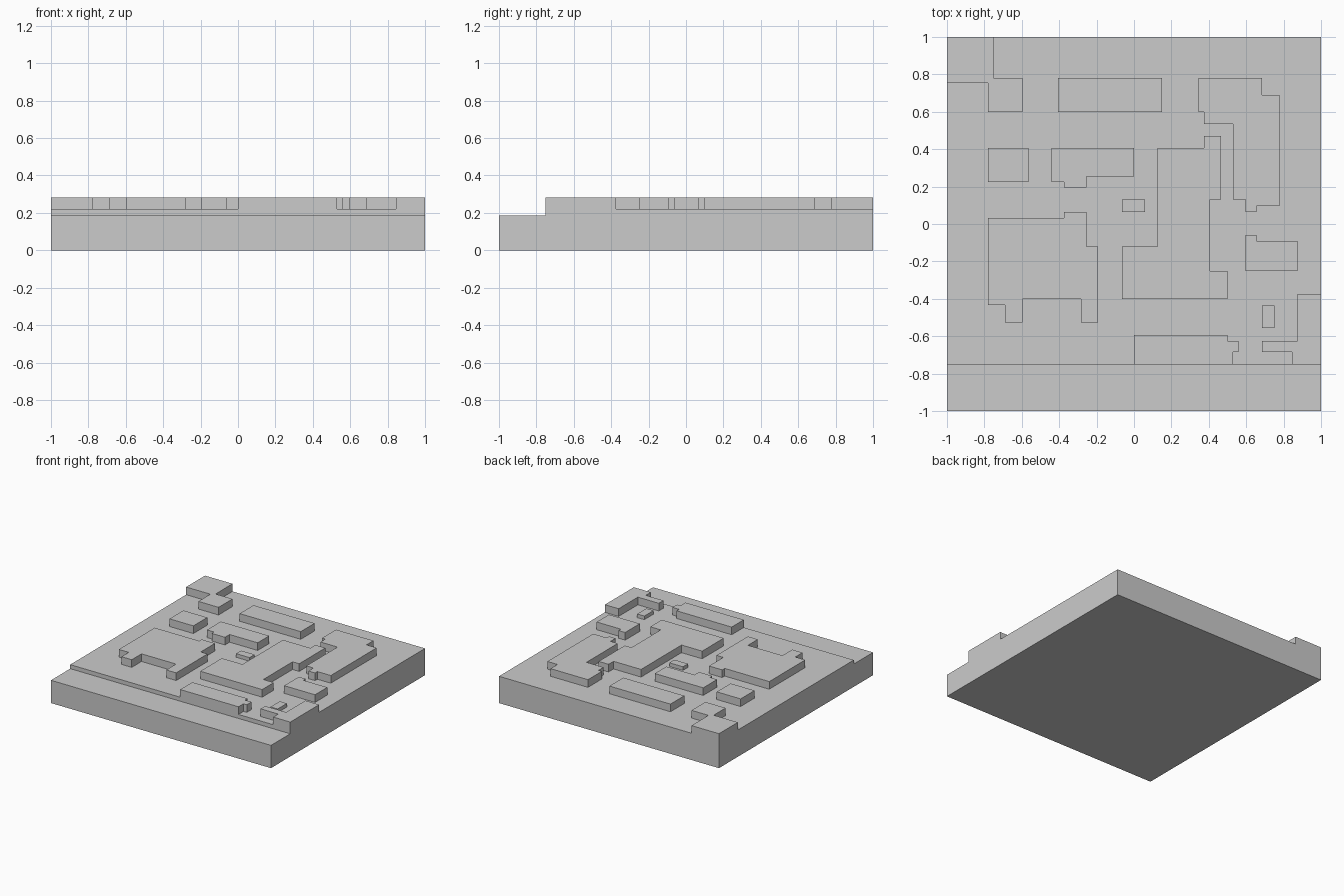
import bpy
import bmesh

if "Cube" in bpy.data.objects:
    bpy.data.objects.remove(bpy.data.objects["Cube"])

FRONT_Z, DECK_Z, LOW_Z, PLATE_Z = 0.187, 0.22, 0.25, 0.283


def extrude(name, points, offset):
    """Flat polygon pushed along an offset into a closed solid."""
    bm = bmesh.new()
    face = bm.faces.new([bm.verts.new(p) for p in points])
    cap = bmesh.ops.extrude_face_region(bm, geom=[face], use_keep_orig=True)
    verts = [g for g in cap["geom"] if isinstance(g, bmesh.types.BMVert)]
    bmesh.ops.translate(bm, verts=verts, vec=offset)
    bmesh.ops.recalc_face_normals(bm, faces=bm.faces[:])
    mesh = bpy.data.meshes.new(name)
    bm.to_mesh(mesh)
    bm.free()
    obj = bpy.data.objects.new(name, mesh)
    bpy.context.collection.objects.link(obj)
    return obj


def plate(name, steps, top=PLATE_Z):
    """Right-angled outline given as x, y, x, y...: each step changes one axis."""
    pts = []
    for i, value in enumerate(steps):
        before = steps[i - 1]
        pts.append((value, before, DECK_Z) if i % 2 == 0 else (before, value, DECK_Z))
    return extrude(name, pts, (0, 0, top - DECK_Z))


# Base slab with the lower ledge along the front
side = [(-1, 0), (1, 0), (1, DECK_Z), (-0.75, DECK_Z), (-0.75, FRONT_Z), (-1, FRONT_Z)]
extrude("base_slab", [(-1, y, z) for y, z in side], (2, 0, 0))

# Raised plates, back row
plate("back_left_corner_plate", [-1, 1, -0.75, 0.78, -0.597, 0.6, -0.78, 0.755])
plate("back_middle_plate", [-0.405, 0.78, 0.15, 0.6])
plate("back_right_plate", [0.345, 0.78, 0.685, 0.69, 0.777, 0.095, 0.655, 0.065,
                           0.595, 0.13, 0.53, 0.535, 0.375, 0.6])

# Middle rows
plate("left_square_plate", [-0.78, 0.405, -0.563, 0.225])
plate("middle_notched_plate", [-0.44, 0.405, 0, 0.255, -0.255, 0.195, -0.375, 0.225])
plate("left_large_plate", [-0.78, 0.033, -0.375, 0.065, -0.255, -0.12, -0.193, -0.527,
                           -0.283, -0.4, -0.597, -0.527, -0.69, -0.433])
plate("centre_large_plate", [0.125, 0.405, 0.375, 0.47, 0.465, 0.13,
                             0.405, -0.25, 0.5, -0.4, -0.063, -0.12])
plate("right_plate", [0.595, -0.06, 0.655, -0.09, 0.875, -0.25])

# Front row
plate("front_middle_plate", [0, -0.593, 0.5, -0.625, 0.56, -0.685, 0.53, -0.75])
plate("front_right_corner_plate", [0.875, -0.375, 1, -0.75, 0.845, -0.685, 0.685, -0.625])

# Two small low tabs
plate("centre_tab", [-0.063, 0.13, 0.06, 0.065], LOW_Z)
plate("front_right_tab", [0.685, -0.437, 0.75, -0.557], LOW_Z)
